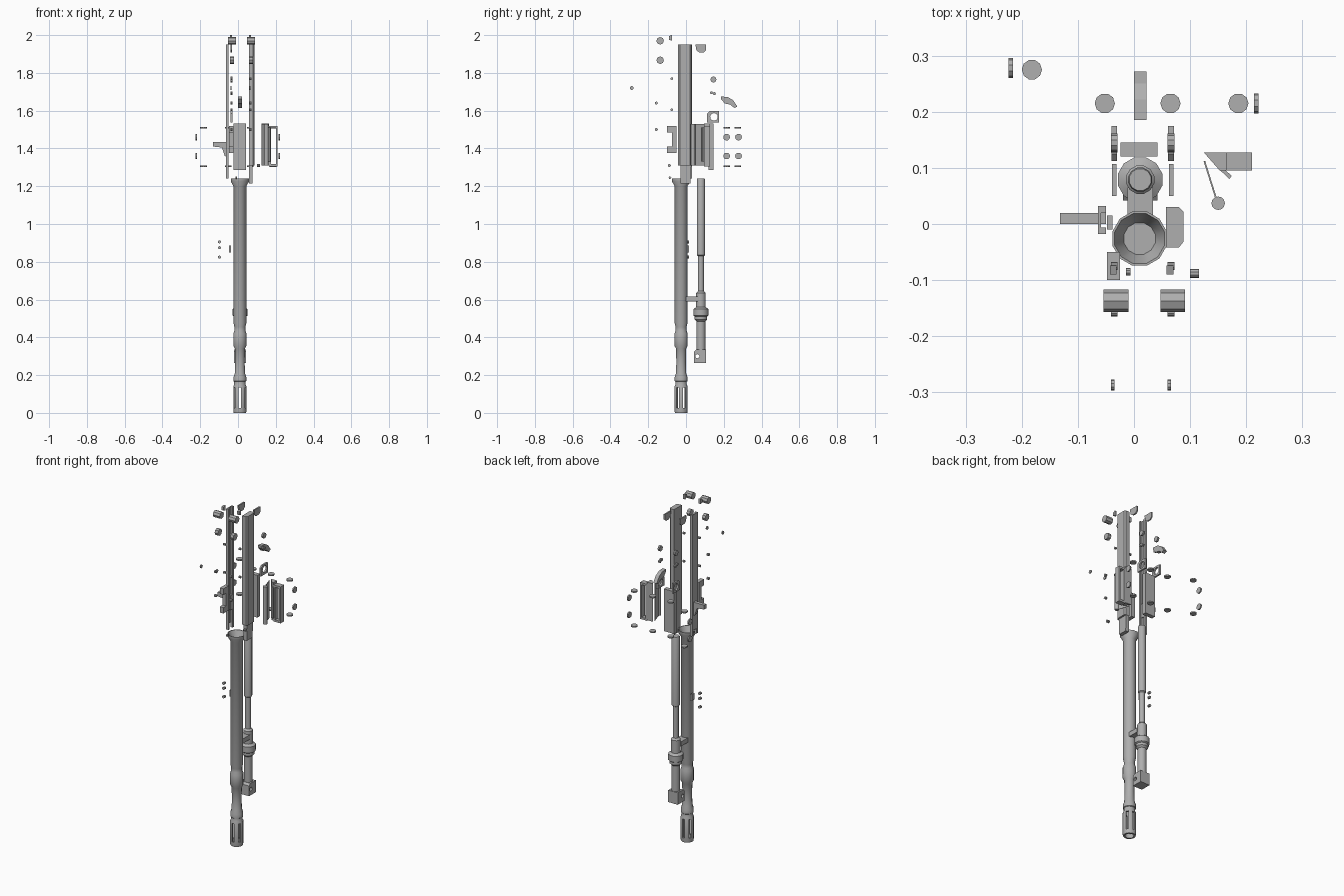
import bpy, bmesh
from math import pi, sin, cos, radians
from mathutils import Vector

cube = bpy.data.objects.get("Cube")
if cube:
    bpy.data.objects.remove(cube, do_unlink=True)

steel = bpy.data.materials.new("steel_grey")
steel.use_nodes = True
GREY = (0.43, 0.43, 0.43, 1)
steel.diffuse_color = GREY
bsdf = next(n for n in steel.node_tree.nodes if n.type == 'BSDF_PRINCIPLED')
bsdf.inputs["Base Color"].default_value = GREY


def finish(name, bm, smooth=False):
    bmesh.ops.recalc_face_normals(bm, faces=bm.faces)
    me = bpy.data.meshes.new(name)
    bm.to_mesh(me)
    bm.free()
    me.materials.append(steel)
    ob = bpy.data.objects.new(name, me)
    bpy.context.collection.objects.link(ob)
    if smooth:
        me.shade_smooth()
        me.set_sharp_from_angle(angle=radians(35))
    return ob


def prism(name, pts, axis, a, b, smooth=False):
    """Extrude a 2D outline along an axis from a to b."""
    def place(u, v, w):
        return {'x': (w, u, v), 'y': (u, w, v), 'z': (u, v, w)}[axis]
    bm = bmesh.new()
    low = [bm.verts.new(place(u, v, a)) for u, v in pts]
    high = [bm.verts.new(place(u, v, b)) for u, v in pts]
    bm.faces.new(low)
    bm.faces.new(high)
    for i in range(len(pts)):
        j = (i + 1) % len(pts)
        bm.faces.new((low[i], low[j], high[j], high[i]))
    return finish(name, bm, smooth)


def box(name, x, y, z):
    return prism(name, [(x[0], y[0]), (x[1], y[0]), (x[1], y[1]), (x[0], y[1])], 'z', *z)


def disc(name, loc, r, depth, axis, sides=10):
    """Short cylinder centred on loc."""
    k = 'xyz'.index(axis)
    u, v = [c for i, c in enumerate(loc) if i != k]
    pts = [(u + r * cos(2 * pi * i / sides), v + r * sin(2 * pi * i / sides)) for i in range(sides)]
    return prism(name, pts, axis, loc[k] - depth / 2, loc[k] + depth / 2, True)


def lathe(name, profile, centre, sides=12):
    """Turn an (r, z) profile that starts and ends on the axis."""
    bm = bmesh.new()
    rings = []
    for r, z in profile:
        n = sides if r > 0 else 1
        rings.append([bm.verts.new((centre[0] + r * cos(2 * pi * (i + .5) / sides),
                                    centre[1] + r * sin(2 * pi * (i + .5) / sides), z)) for i in range(n)])
    for lo, hi in zip(rings, rings[1:]):
        for i in range(sides):
            j = (i + 1) % sides
            quad = [lo[i % len(lo)], lo[j % len(lo)], hi[j % len(hi)], hi[i % len(hi)]]
            bm.faces.new(list(dict.fromkeys(quad)))
    return finish(name, bm, True)


def cut(ob, cutters):
    """Subtract the cutters and remove them."""
    for c in cutters:
        m = ob.modifiers.new("cut", 'BOOLEAN')
        m.operation, m.solver, m.object = 'DIFFERENCE', 'EXACT', c
    bpy.context.view_layer.update()
    me = bpy.data.meshes.new_from_object(ob.evaluated_get(bpy.context.evaluated_depsgraph_get()))
    ob.modifiers.clear()
    ob.data = me
    for c in cutters:
        bpy.data.objects.remove(c, do_unlink=True)


# Barrel with slotted muzzle, shoulders and flared, hollow rear end
BX, BY = 0.01, -0.026
barrel = lathe("barrel", [
    (0, .17), (.024, .17), (.024, 0), (.034, 0), (.036, .01), (.036, .14), (.031, .15), (.031, .165),
    (.035, .168), (.035, .19), (.028, .21), (.026, .27), (.028, .34), (.036, .355), (.036, .42),
    (.030, .435), (.030, .455), (.035, .475), (.035, 1.2), (.05, 1.225), (.05, 1.24),
    (.046, 1.24), (.029, 1.2), (0, 1.2)], (BX, BY))
slots = []
for i in range(6):
    a = 2 * pi * i / 6 + pi / 2
    s = box("slot_cutter", (.017, .05), (-.007, .007), (.025, .135))
    s.rotation_euler.z = a
    s.location = (BX, BY, 0)
    s.hide_render = True
    slots.append(s)
cut(barrel, slots)

# Gas cylinder, piston tube, collar and bracket
GX, GY = 0.011, 0.079
lathe("gas_tube", [
    (0, .32), (.024, .32), (.024, .485), (.034, .495), (.034, .51), (.041, .515), (.041, .55),
    (.026, .56), (.026, .635), (.016, .645), (.016, .83), (.022, .835), (.022, 1.235),
    (.02, 1.24), (0, 1.24)], (GX, GY))
box("gas_tube_bracket", (-.012, .034), (-.005, .065), (.59, .617))
plug = prism("gas_plug", [(.042, .265), (.105, .265), (.105, .335), (.055, .335), (.042, .325)],
             'x', -.02, .042)
cut(plug, [disc("plug_hole", (GX, .06, .3), .011, .2, 'x', 12)])

# Right-hand-side channel and left-hand-side solid rail
prism("left_rail", [(.057, -.042), (.08, -.042), (.088, -.032), (.088, .022), (.08, .03), (.057, .03)],
      'z', 1.31, 1.95)
prism("left_rail_foot", [(-.03, 1.215), (.024, 1.215), (.028, 1.31), (-.03, 1.31)], 'x', .057, .078)
box("right_rail_web", (-.064, -.059), (-.018, .032), (1.27, 1.95))
for y in (-.018, .02):
    box("right_rail_flange", (-.064, -.05), (y, y + .012), (1.24, 1.95))

# Charging handle
prism("charging_handle", [(-.132, 1.435), (-.05, 1.435), (-.05, 1.35), (-.07, 1.36), (-.085, 1.405),
                          (-.132, 1.41)], 'y', 0, .02)

# Notched feed plate and rear plate
prism("feed_plate", [(-.1, 1.52), (-.05, 1.52), (-.05, 1.375), (-.1, 1.375), (-.1, 1.41),
                     (-.075, 1.41), (-.075, 1.485), (-.1, 1.485)], 'x', -.048, -.025)
box("rear_plate", (-.024, .042), (.12, .145), (1.285, 1.533))

# Hinged cover: wedge block, tab, open frame, arm and hinge tube
prism("cover_block", [(.125, .127), (.165, .127), (.165, .095), (.153, .095)], 'z', 1.31, 1.533)
prism("cover_tab", [(.145, .104), (.17, .08), (.174, .086), (.158, .1)], 'z', 1.33, 1.51)
for x in (.165, .2):
    box("cover_frame_side", (x, x + .01), (.095, .127), (1.305, 1.52))
for z in (1.305, 1.508):
    box("cover_frame_end", (.165, .21), (.095, .127), (z, z + .012))
prism("hinge_arm", [(.124, .112), (.127, .112), (.148, .045), (.145, .045)], 'z', 1.31, 1.53)
disc("hinge_tube", (.15, .037, 1.42), .012, .22, 'z', 12)

# Trigger
prism("trigger", [(.185, 1.675), (.222, 1.672), (.25, 1.655), (.272, 1.622), (.255, 1.614),
                  (.235, 1.632), (.205, 1.638), (.185, 1.662)], 'x', 0, .022)

# Loose washers beside the receiver
for x, y in ((-.182, .275), (-.052, .215), (.065, .215), (.186, .215)):
    for z in (1.305, 1.51):
        disc("flat_washer", (x, y, z), .018, .008, 'z')
for x, y in ((-.22, .278), (.218, .215)):
    for z in (1.36, 1.46):
        disc("upright_washer", (x, y, z), .018, .008, 'x')

# Small parts that repeat on both sides
for side, x in (("right", -.035), ("left", .066)):
    lug = prism(side + "_lug", [(.112, 1.537), (.175, 1.537), (.175, 1.597), (.125, 1.597), (.112, 1.585)],
                'x', x - .005, x + .005)
    cut(lug, [disc("lug_hole", (x, .148, 1.567), .02, .1, 'x', 12)])
    prism(side + "_half_disc", [(.05, 1.95), (.107, 1.95), (.107, 1.92), (.095, 1.908), (.07, 1.908),
                                (.055, 1.92)], 'x', x - .004, x + .004)
    disc(side + "_upper_roller", (x + .003, -.137, 1.97), .02, .044, 'x', 8)
    disc(side + "_lower_roller", (x + .003, -.137, 1.867), .02, .02, 'x', 8)
    prism(side + "_stud", [(-.09, 1.975), (-.074, 1.97), (-.074, 2.0), (-.09, 1.995)], 'x', x - .008, x + .004)
    disc(side + "_outer_pin", (x - .003, -.287, 1.72), .01, .006, 'x')
    for y, z, r in ((-.157, 1.64, .008), (-.157, 1.5, .008), (-.075, 1.77, .007), (-.075, 1.605, .007),
                    (.145, 1.765, .016), (.15, 1.69, .008), (.135, 1.695, .008)):
        disc(side + "_pin", (x, y, z), r, .012, 'x')
disc("lower_pin", (-.01, -.085, 1.245), .007, .008, 'x')
disc("side_pin", (.108, -.088, 1.31), .008, .016, 'x')

# Small screws and catch beside the barrel
for z in (.825, .875, .905):
    disc("screw", (-.098, .01, z), .008, .014, 'y')
box("spring_catch", (-.048, -.038), (-.01, .015), (.848, .885))
